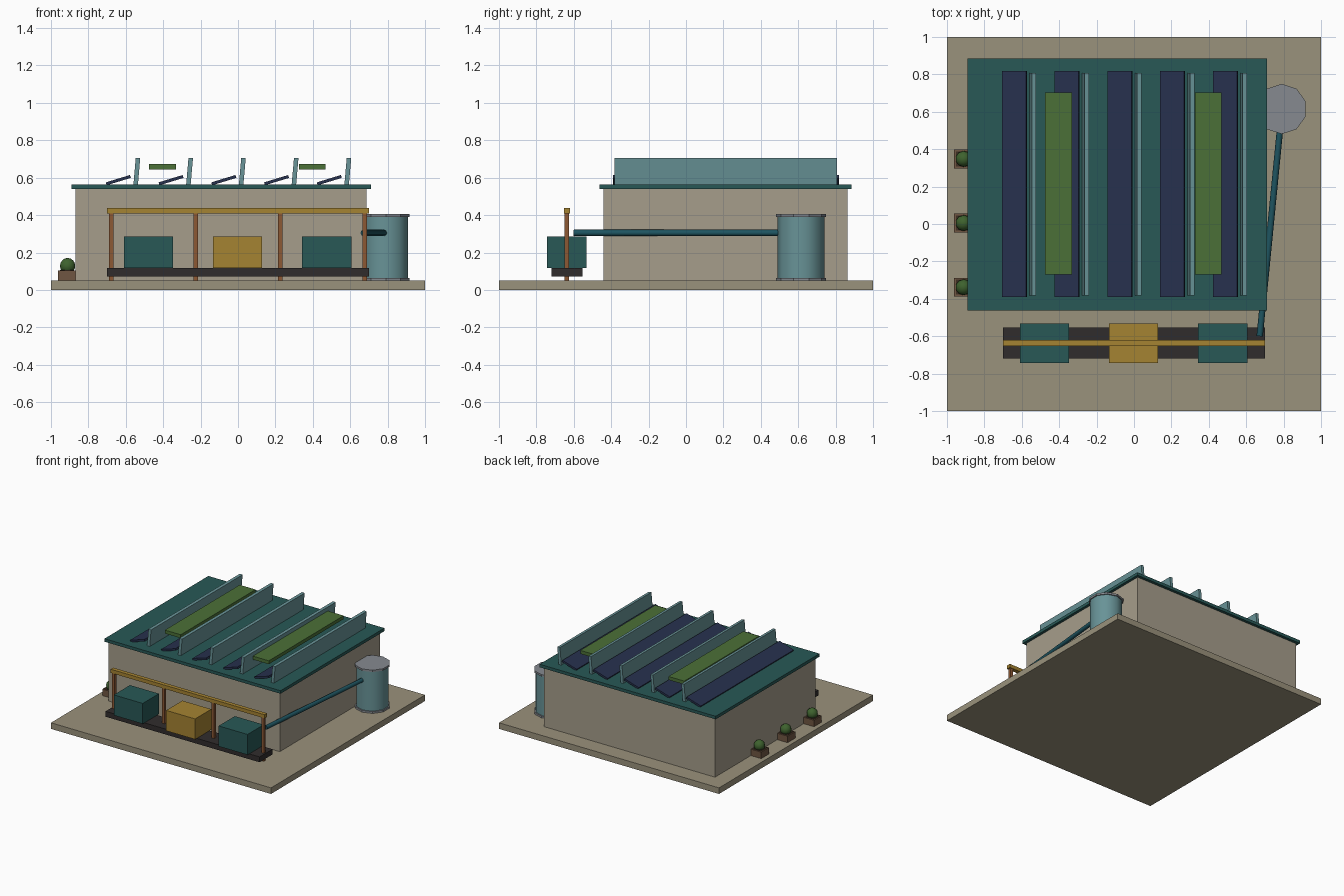
import bpy, math
from mathutils import Vector

if "Cube" in bpy.data.objects:
    bpy.data.objects.remove(bpy.data.objects["Cube"])

def mat(name, r, g, b):
    m = bpy.data.materials.new(name)
    lin = [((c / 255 + 0.055) / 1.055) ** 2.4 for c in (r, g, b)]
    m.diffuse_color = (*lin, 1)
    m.use_nodes = True
    m.node_tree.nodes["Principled BSDF"].inputs["Base Color"].default_value = m.diffuse_color
    return m

SAND = mat("sand", 154, 146, 124)
WALL = mat("wall", 166, 157, 139)
TEAL = mat("teal", 40, 88, 86)
NAVY = mat("navy", 39, 49, 78)
GLASS = mat("glass", 104, 147, 151)
GREEN = mat("green", 75, 112, 55)
YELLOW = mat("yellow", 165, 131, 50)
DARK = mat("dark", 48, 44, 44)
WOOD = mat("wood", 140, 88, 52)
PLANTER = mat("planter", 112, 86, 66)
SOIL = mat("soil", 62, 48, 36)
GREY = mat("grey", 134, 138, 144)
PIPE = mat("pipe", 30, 84, 96)
BUSH = mat("bush", 62, 98, 46)

def finish(name, m):
    ob = bpy.context.object
    ob.name = name
    ob.data.materials.append(m)
    return ob

def box(name, m, x, y, z):
    """Box from (min, max) ranges."""
    bpy.ops.mesh.primitive_cube_add(size=1, location=[sum(r) / 2 for r in (x, y, z)])
    ob = finish(name, m)
    ob.scale = [r[1] - r[0] for r in (x, y, z)]
    bpy.ops.object.transform_apply(location=False, rotation=False, scale=True)
    return ob

def around(c, w):
    return (c - w / 2, c + w / 2)

def rod(name, m, a, b, r, sides):
    a, b = Vector(a), Vector(b)
    bpy.ops.mesh.primitive_cylinder_add(vertices=sides, radius=r, depth=(b - a).length,
                                        location=(a + b) / 2,
                                        rotation=(b - a).to_track_quat('Z', 'Y').to_euler())
    return finish(name, m)

def drum(name, m, r, z0, z1):
    bpy.ops.mesh.primitive_cylinder_add(vertices=10, radius=r, depth=z1 - z0,
                                        location=(0.79, 0.615, (z0 + z1) / 2))
    return finish(name, m)

# Ground slab, hall and roof
box("ground_slab", SAND, (-1, 1), (-1, 1), (0, 0.05))
box("hall_walls", WALL, (-0.868, 0.688), (-0.44, 0.863), (0.05, 0.54))
box("roof_slab", TEAL, (-0.89, 0.71), (-0.462, 0.886), (0.54, 0.565))

# Solar panels and leaning glass fins
for i in range(5):
    dx = 0.282 * i
    p = box(f"solar_panel_{i}", NAVY, around(-0.64 + dx, 0.135), (-0.39, 0.818), around(0.587, 0.016))
    p.rotation_euler.y = math.radians(-17)
    f = box(f"glass_fin_{i}", GLASS, around(-0.541 + dx, 0.024), (-0.382, 0.806), around(0.633, 0.145))
    f.rotation_euler.y = math.radians(5)

# Green roof beds
for i, x in enumerate((-0.404, 0.397)):
    box(f"green_bed_{i}", GREEN, around(x, 0.144), (-0.27, 0.702), (0.645, 0.673))

# Conveyor, crates and gantry
box("conveyor", DARK, (-0.7, 0.7), (-0.72, -0.553), (0.073, 0.117))
for i, (x, m) in enumerate(((-0.478, TEAL), (-0.002, YELLOW), (0.475, TEAL))):
    box(f"crate_{i}", m, around(x, 0.263), (-0.742, -0.532), (0.117, 0.285))
for i in range(4):
    box(f"gantry_post_{i}", WOOD, around(-0.678 + 0.452 * i, 0.023), around(-0.637, 0.023), (0.05, 0.41))
box("gantry_beam", YELLOW, (-0.7, 0.7), around(-0.637, 0.033), (0.408, 0.438))

# Water tank with rims and feed pipe
drum("tank_body", GLASS, 0.125, 0.05, 0.4)
bpy.ops.object.shade_smooth_by_angle(angle=math.radians(40))
drum("tank_foot", GREY, 0.134, 0.05, 0.065)
drum("tank_lid", GREY, 0.134, 0.39, 0.406)
rod("feed_pipe", PIPE, (0.672, -0.6, 0.305), (0.781, 0.51, 0.305), 0.017, 8)
bpy.ops.object.shade_smooth_by_angle(angle=math.radians(50))

# Planters with round bushes
for i in range(3):
    y = -0.338 + 0.343 * i
    box(f"planter_{i}", PLANTER, around(-0.914, 0.096), around(y, 0.1), (0.05, 0.103))
    box(f"planter_soil_{i}", SOIL, around(-0.914, 0.076), around(y, 0.08), (0.09, 0.106))
    bpy.ops.mesh.primitive_uv_sphere_add(segments=10, ring_count=8, radius=0.043, location=(-0.911, y, 0.128))
    finish(f"bush_{i}", BUSH)
    bpy.ops.object.shade_smooth_by_angle(angle=math.radians(40))
